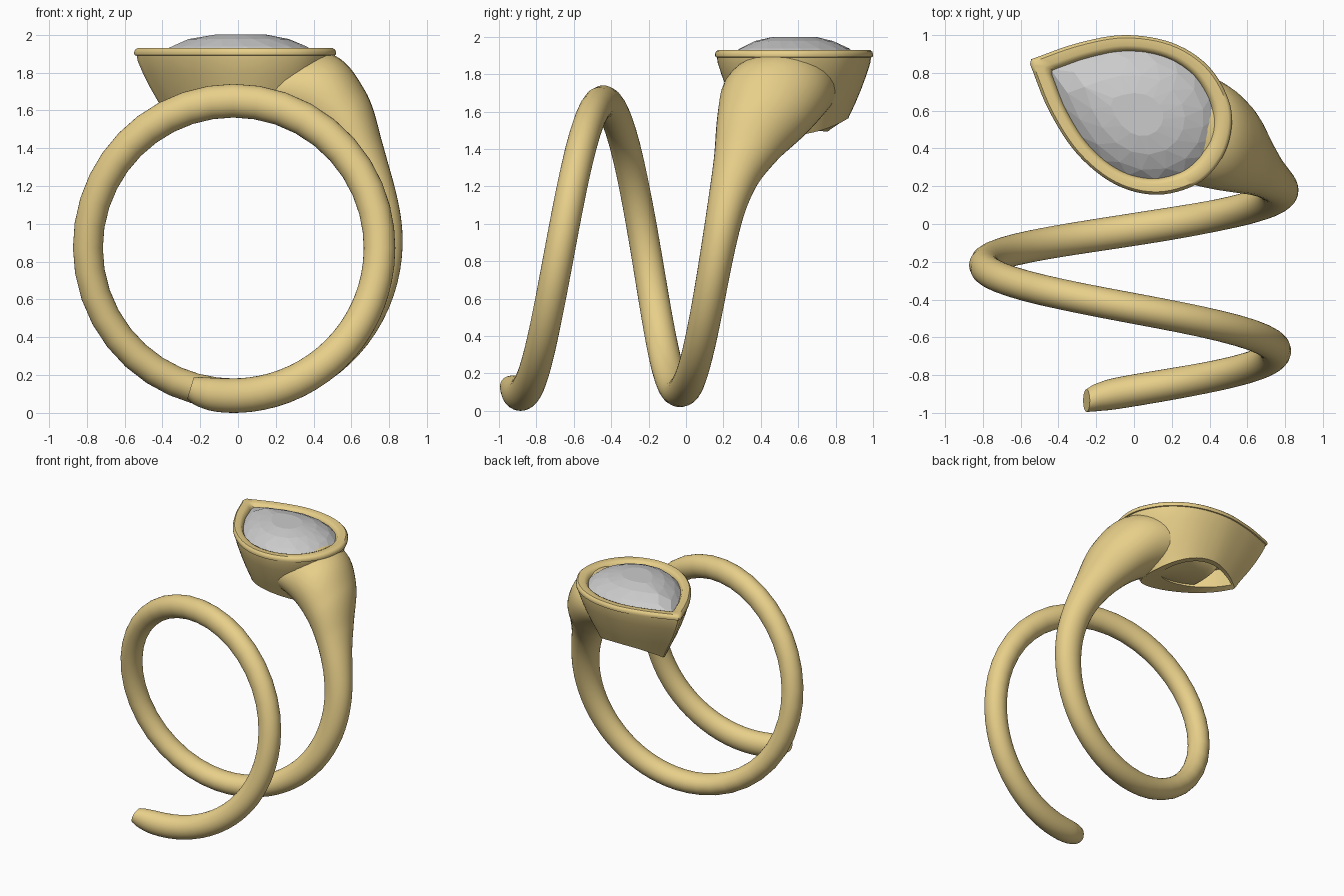
import bpy, bmesh, math
from mathutils import Vector

if "Cube" in bpy.data.objects:
    bpy.data.objects.remove(bpy.data.objects["Cube"])

CX, CZ = -0.025, 0.872          # axis of the finger hole (runs along y)
PC = Vector((0.02, 0.58))       # middle of the pear-shaped setting

gold = bpy.data.materials.new("gold")
gold.diffuse_color = (0.80, 0.62, 0.25, 1)
gold.use_nodes = True
gold.node_tree.nodes["Principled BSDF"].inputs["Base Color"].default_value = gold.diffuse_color


def spline(keys, steps):
    """Open Catmull-Rom curve through tuples of any length."""
    k = [Vector(p) for p in keys]
    k = [2 * k[0] - k[1]] + k + [2 * k[-1] - k[-2]]
    out = []
    for i in range(1, len(k) - 2):
        a, b, c, d = k[i - 1:i + 3]
        for s in range(steps):
            t = s / steps
            out.append(0.5 * (2 * b + (c - a) * t + (2 * a - 5 * b + 4 * c - d) * t * t
                              + (3 * b - a - 3 * c + d) * t ** 3))
    return out + [k[-2]]


def loft(name, rings, mat=None, smooth=35):
    """Skin equal-length closed rings and cap both ends."""
    bm = bmesh.new()
    vs = [[bm.verts.new(p) for p in r] for r in rings]
    n = len(vs[0])
    for a, b in zip(vs, vs[1:]):
        for i in range(n):
            j = (i + 1) % n
            bm.faces.new((a[i], a[j], b[j], b[i]))
    bm.faces.new(vs[0][::-1])
    bm.faces.new(vs[-1])
    bmesh.ops.recalc_face_normals(bm, faces=bm.faces)
    return finish(name, bm, mat, smooth)


def finish(name, bm, mat, smooth):
    me = bpy.data.meshes.new(name)
    bm.to_mesh(me)
    bm.free()
    ob = bpy.data.objects.new(name, me)
    bpy.context.collection.objects.link(ob)
    if mat:
        me.materials.append(mat)
    if smooth:
        shade(ob, smooth)
    return ob


def activate(ob):
    bpy.ops.object.select_all(action='DESELECT')
    ob.select_set(True)
    bpy.context.view_layer.objects.active = ob


def shade(ob, angle):
    activate(ob)
    bpy.ops.object.shade_smooth_by_angle(angle=math.radians(angle))


def cut(ob, cutter):
    activate(ob)
    m = ob.modifiers.new("cut", 'BOOLEAN')
    m.operation, m.object, m.solver = 'DIFFERENCE', cutter, 'EXACT'
    bpy.ops.object.modifier_apply(modifier=m.name)
    bpy.data.objects.remove(cutter)


# Spiral band flaring into a horn: angle from bottom, inner/outer radius, y low/high
band_keys = [
    (-17, .715, .835, -.995, -.875), (-12, .70, .86, -.99, -.84), (0, .69, .872, -.97, -.80),
    (45, .69, .865, -.865, -.70), (90, .69, .857, -.755, -.59), (180, .69, .868, -.525, -.36),
    (270, .69, .848, -.30, -.135), (360, .69, .852, -.12, .055), (405, .69, .87, -.02, .15),
    (450, .69, .895, .08, .265), (472, .69, .915, .125, .36), (486, .69, .97, .15, .49),
    (500, .69, 1.085, .165, .67), (513, .69, 1.15, .19, .78), (528, .69, 1.04, .25, .82),
    (541, .692, .88, .32, .80), (550, .70, .80, .42, .76)]
rings = []
for th, ri, ro, y0, y1 in spline(band_keys, 10):
    t = math.radians(th)
    ring = []
    for i in range(32):
        a = 2 * math.pi * i / 32
        r = (ri + ro) / 2 + (ro - ri) / 2 * math.cos(a)
        y = (y0 + y1) / 2 + (y1 - y0) / 2 * math.sin(a)
        ring.append((CX + r * math.sin(t), y, CZ - r * math.cos(t)))
    rings.append(ring)
loft("spiral_band", rings, gold, 50)

# Pear outline, from tip round to tip
pear_keys = [(-.545, .872), (-.3, .957), (-.05, 1.0), (.2, .96), (.39, .84), (.5, .66),
             (.515, .5), (.46, .34), (.33, .21), (.12, .155), (-.1, .21), (-.3, .37),
             (-.45, .6), (-.55, .845)]


def pear(scale, z, steps=6, centre=PC):
    pts = spline(pear_keys, steps)
    return [(*(centre + (p - PC) * scale), z) for p in pts]


# Setting: tapered cup with a rolled rim and seat for the stone
cup_profile = [(.48, 1.38), (.60, 1.48), (.68, 1.56), (.77, 1.64), (.85, 1.72), (.92, 1.80),
               (.965, 1.86), (.975, 1.89), (.995, 1.892), (1.0, 1.905), (.99, 1.92), (.965, 1.93),
               (.87, 1.93), (.83, 1.922), (.80, 1.90), (.79, 1.86)]
setting = loft("setting", [pear(s, z) for s, z in cup_profile], gold, 0)

# Finger hole trims the underside; small pear recess beneath the stone
bm = bmesh.new()
bmesh.ops.create_cone(bm, cap_ends=True, segments=96, radius1=.692, radius2=.692, depth=2)
for v in bm.verts:
    x, y, z = v.co
    v.co = (CX + x, z + .6, CZ + y)
bmesh.ops.recalc_face_normals(bm, faces=bm.faces)
cut(setting, finish("finger_cutter", bm, None, 0))
cut(setting, loft("recess_cutter",
                  [pear(.46, z, 4, Vector((-.03, .63))) for z in (1.3, 1.67)], None, 0))
shade(setting, 40)

# Faceted stone: staggered rings joined by triangles, table on top, point below
base = spline(pear_keys, 12)


def gem_ring(scale, z, shift, n=16):
    out = []
    for i in range(n):
        f = (i + shift) / n * (len(base) - 1)
        p = PC + (base[int(f)] - PC) * scale
        out.append((p.x, p.y, z))
    return out


bm = bmesh.new()
levels = [(.82, 1.895, 0), (.70, 1.937, .5), (.50, 1.977, 0), (.27, 2.0, .5)]
vs = [[bm.verts.new(p) for p in gem_ring(*l)] for l in levels]
for k, (a, b) in enumerate(zip(vs, vs[1:])):
    for i in range(16):
        j = (i + 1) % 16
        if k % 2 == 0:
            bm.faces.new((a[i], a[j], b[i]))
            bm.faces.new((a[j], b[j], b[i]))
        else:
            bm.faces.new((a[i], a[j], b[j]))
            bm.faces.new((a[i], b[j], b[i]))
bm.faces.new(vs[-1])
point = bm.verts.new((PC.x, PC.y, 1.72))
for i in range(16):
    bm.faces.new((vs[0][(i + 1) % 16], vs[0][i], point))
bmesh.ops.recalc_face_normals(bm, faces=bm.faces)
finish("pear_stone", bm, None, 0)
